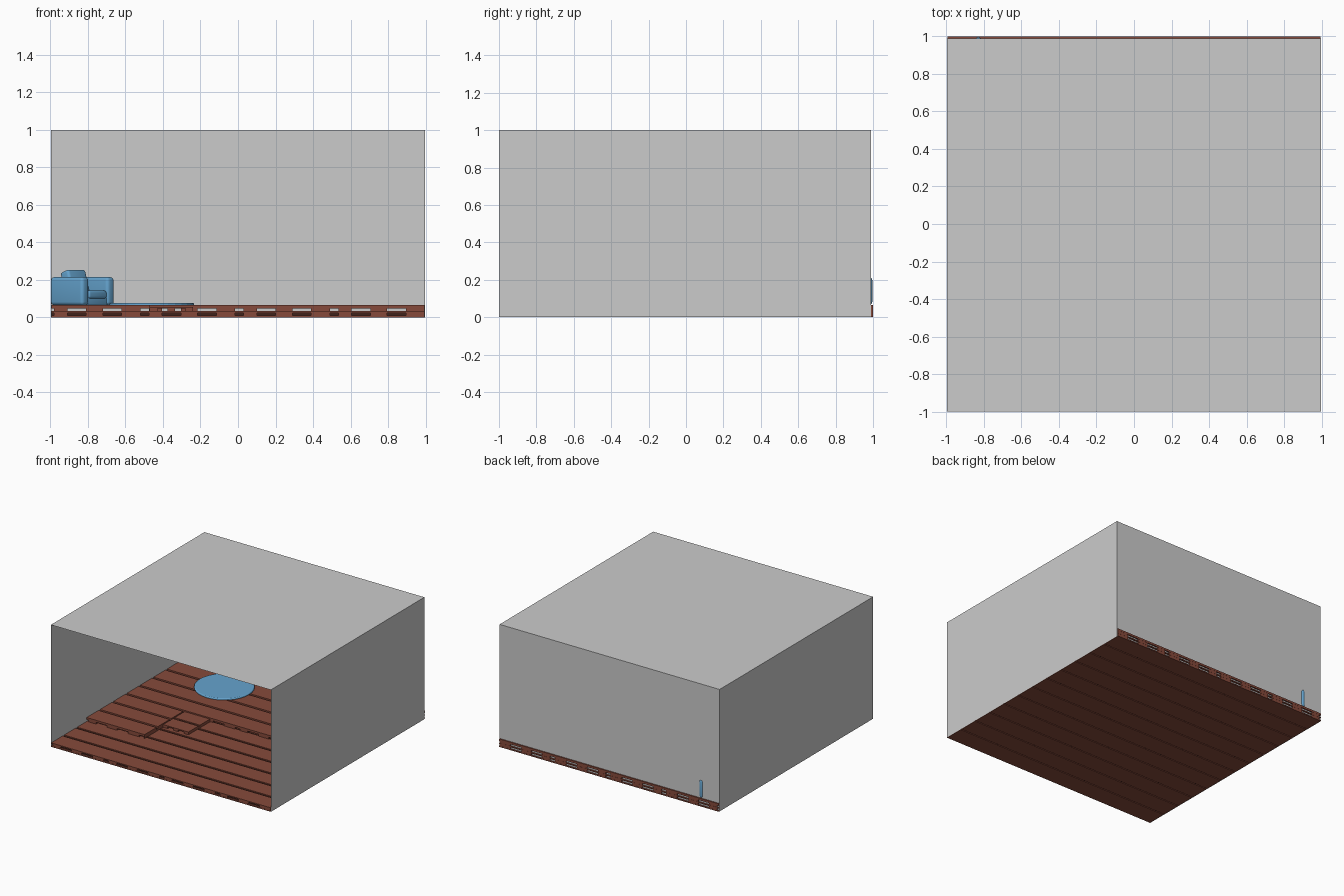
import bpy, bmesh, math
from mathutils import Vector, Matrix

if "Cube" in bpy.data.objects:
    bpy.data.objects.remove(bpy.data.objects["Cube"])


def mat(name, col):
    m = bpy.data.materials.new(name)
    m.diffuse_color = (*col, 1)
    m.use_nodes = True
    m.node_tree.nodes["Principled BSDF"].inputs["Base Color"].default_value = m.diffuse_color
    return m


GREY = mat("wall grey", (0.60, 0.60, 0.60))
WOOD = mat("red brown wood", (0.24, 0.068, 0.043))
DARK = mat("dark wood", (0.05, 0.016, 0.011))
BLUE = mat("soft blue", (0.13, 0.37, 0.62))


def finish(name, bm, material):
    me = bpy.data.meshes.new(name)
    bm.normal_update()
    bm.to_mesh(me)
    bm.free()
    ob = bpy.data.objects.new(name, me)
    bpy.context.collection.objects.link(ob)
    me.materials.append(material)
    return ob


def boxes(name, spans, material):
    """One object from boxes given as (x0, x1, y0, y1, z0, z1)."""
    bm = bmesh.new()
    for x0, x1, y0, y1, z0, z1 in spans:
        m = Matrix.Translation(((x0 + x1) / 2, (y0 + y1) / 2, (z0 + z1) / 2))
        m = m @ Matrix.Diagonal((x1 - x0, y1 - y0, z1 - z0, 1))
        bmesh.ops.create_cube(bm, size=1, matrix=m)
    return finish(name, bm, material)


def quad(name, *pts):
    bm = bmesh.new()
    bm.faces.new([bm.verts.new(p) for p in pts])
    return finish(name, bm, GREY)


# room shell: open at the front
W, B = 0.998, 0.99
quad("left_wall", (-W, -1, 0), (-W, B, 0), (-W, B, 1), (-W, -1, 1))
quad("right_wall", (W, B, 0), (W, -1, 0), (W, -1, 1), (W, B, 1))
quad("back_wall", (-W, B, 0), (W, B, 0), (W, B, 1), (-W, B, 1))
quad("ceiling", (-W, -1, 1), (W, -1, 1), (W, B, 1), (-W, B, 1))

# pallet floor: boards along x, bearers along y
E = 0.995
BEARERS = [(0.03 + 0.505 * k + a, 0.03 + 0.505 * k + b)
           for k in range(-2, 2) for a, b in ((0, 0.07), (0.17, 0.26), (0.36, 0.46))]


def boards(x0, x1, y0, y1, z0, z1, gap=0.02):
    n = max(1, round((y1 - y0) / 0.167))
    p = (y1 - y0 + gap) / n
    return [(x0, x1, y0 + i * p, y0 + (i + 1) * p - gap, z0, z1) for i in range(n)]


def bearers(x0, x1, y0, y1, z0, z1):
    return [(max(a, x0), min(b, x1), y0, y1, z0, z1)
            for a, b in BEARERS if b > x0 and a < x1]


L = 0.033
boxes("lower_boards", boards(-E, E, -1, 1, 0.024, L), WOOD)
boxes("bottom_boards", boards(-E, E, -1, 1, 0, 0.009, 0.008), WOOD)
boxes("lower_bearers", bearers(-E, E, -0.999, 0.999, 0.009, 0.024), WOOD)
boxes("lower_liner", [(-E, E, -0.985, 0.985, 0.006, 0.0245)], DARK)

# raised level, L-shaped, plus a small step in its inner corner
upper = [(-E, -0.47, -0.54, 1), (-0.47, E, -0.02, 1)]
for i, (x0, x1, y0, y1) in enumerate(upper):
    boxes(f"upper_boards_{i}", boards(x0, x1, y0, y1, 0.048, 0.065), WOOD)
    boxes(f"upper_bearers_{i}", bearers(x0, x1, y0 + 0.001, y1 - 0.001, L, 0.048), WOOD)
    boxes(f"upper_liner_{i}", [(x0, x1, y0 + 0.01, y1 - 0.01, 0.0465, 0.0485)], DARK)
sx0, sx1, sy0, sy1 = -0.469, -0.24, -0.3, -0.022
boxes("step_boards", boards(sx0, sx1, sy0, sy1, 0.047, 0.056), WOOD)
boxes("step_bearers", [(x, x + 0.04, sy0 + 0.001, sy1, L, 0.047)
                       for x in (sx0, -0.375, sx1 - 0.04)], WOOD)


# armchair, turned into the back left corner
CHAIR = Matrix.Translation((-0.83, 0.83, 0)) @ Matrix.Rotation(math.radians(45), 4, 'Z')


def soft(name, size, centre, r, tilt=0):
    bm = bmesh.new()
    bmesh.ops.create_cube(bm, size=1, matrix=Matrix.Diagonal((*size, 1)))
    bmesh.ops.bevel(bm, geom=bm.edges[:], offset=r, segments=4, profile=0.5, affect='EDGES')
    bm.transform(CHAIR @ Matrix.Translation(centre) @ Matrix.Rotation(tilt, 4, 'X'))
    ob = finish(name, bm, BLUE)
    for p in ob.data.polygons:
        p.use_smooth = True
    return ob


for side, s in (("left", -1), ("right", 1)):
    soft(f"{side}_arm", (0.055, 0.245, 0.15), (s * 0.0955, 0, 0.14), 0.018)
soft("chair_base", (0.16, 0.225, 0.045), (0, 0, 0.0875), 0.008)
soft("seat_cushion", (0.137, 0.18, 0.042), (0, -0.03, 0.122), 0.012)
soft("chair_back", (0.23, 0.05, 0.15), (0, 0.097, 0.14), 0.015)
soft("back_cushion", (0.137, 0.065, 0.125), (0, 0.055, 0.188), 0.015, math.radians(-16))

# round rug with a soft rim
bm = bmesh.new()
bmesh.ops.create_cone(bm, cap_ends=True, segments=32, radius1=0.225, radius2=0.225, depth=0.013,
                      matrix=Matrix.Translation((-0.46, 0.48, 0.0715)))
rim = [e for e in bm.edges if all(v.co.z > 0.07 for v in e.verts)]
bmesh.ops.bevel(bm, geom=rim, offset=0.008, segments=3, profile=0.5, affect='EDGES')
finish("rug", bm, BLUE)
